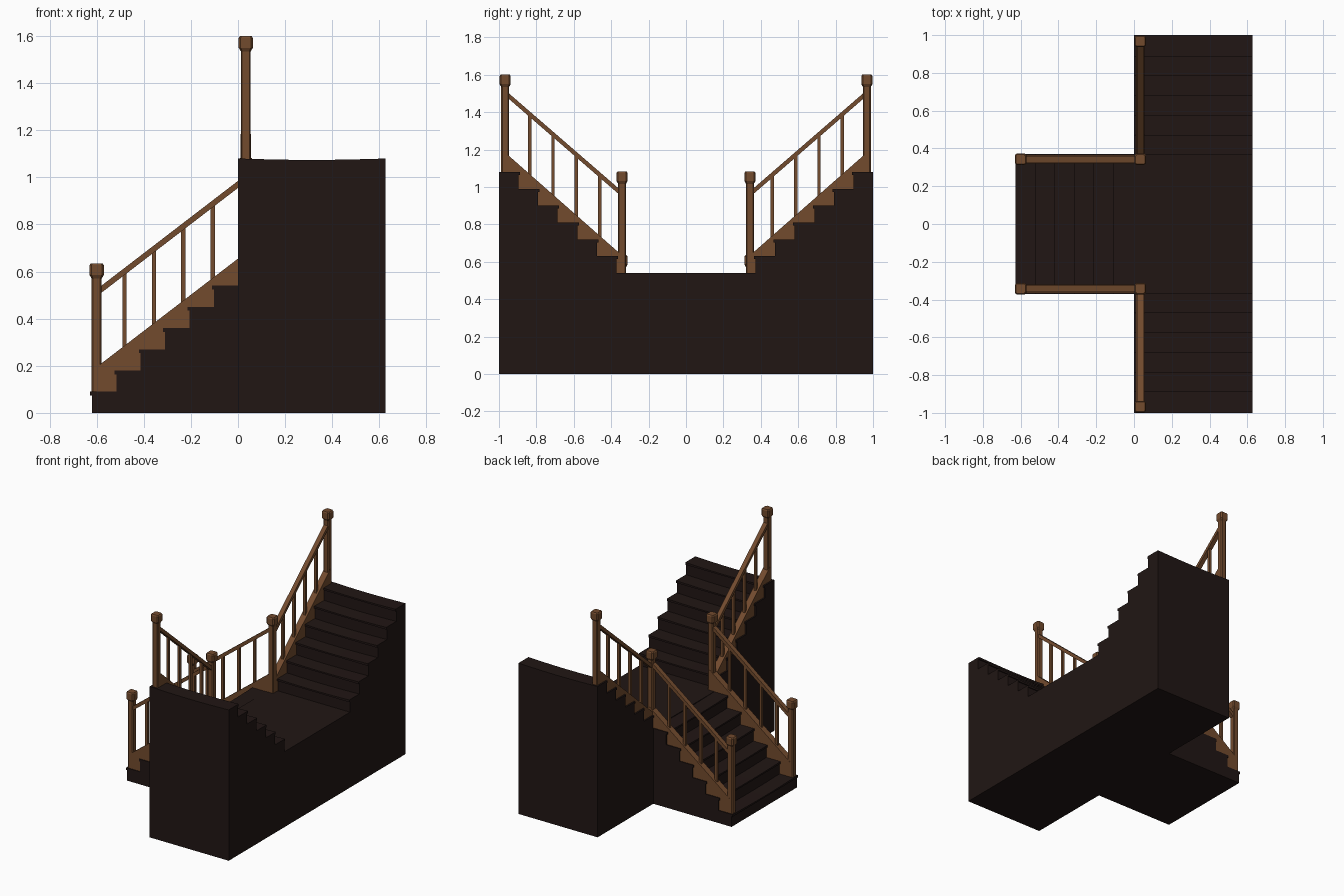
import bpy, bmesh, math

if "Cube" in bpy.data.objects:
    bpy.data.objects.remove(bpy.data.objects["Cube"])

def material(name, rgb):
    m = bpy.data.materials.new(name)
    m.diffuse_color = (*rgb, 1)
    m.use_nodes = True
    m.node_tree.nodes["Principled BSDF"].inputs["Base Color"].default_value = m.diffuse_color
    return m

DARK = material("dark_wood", (0.015, 0.008, 0.007))
BROWN = material("brown_wood", (0.17, 0.07, 0.027))
RISE, LIP, NOSE = 0.09, 0.016, 0.008

def loft(name, rings, mat):
    """Skin a list of equal-length rings and cap both ends."""
    bm = bmesh.new()
    vs = [[bm.verts.new(p) for p in ring] for ring in rings]
    n = len(vs[0])
    for a, b in zip(vs, vs[1:]):
        for i in range(n):
            j = (i + 1) % n
            bm.faces.new((a[i], a[j], b[j], b[i]))
    bm.faces.new(vs[0])
    bm.faces.new(vs[-1])
    bmesh.ops.recalc_face_normals(bm, faces=bm.faces)
    me = bpy.data.meshes.new(name)
    bm.to_mesh(me)
    bm.free()
    me.materials.append(mat)
    ob = bpy.data.objects.new(name, me)
    bpy.context.collection.objects.link(ob)
    return ob

def prism(name, place, pts, w0, w1, mat):
    return loft(name, [[place(u, w, z) for u, z in pts] for w in (w0, w1)], mat)

def stairs(name, place, start, run, z0, w0, w1, end):
    """Six steps with nosings; treads are slightly worn in the middle."""
    pts = [(start, 0, 0)]
    for i in range(6):
        u, top = start + i * run, z0 + (i + 1) * RISE
        back = end if i == 5 else u + run
        pts += [(u, top - LIP, 0), (u - NOSE, top - LIP, 0),
                (u - NOSE, top, 1), (back, top, 1)]
        if i < 5:
            pts[-1] = (back, top, 1)
    pts.append((end, 0, 0))
    rings = []
    for k in range(9):
        t = k / 8
        dip = 0.006 * math.sin(math.pi * t)
        rings.append([place(u, w0 + (w1 - w0) * t, z - dip * f) for u, z, f in pts])
    loft(name, rings, DARK)

def post(name, x, y, z0, top):
    """Chamfered newel post with a flared block cap."""
    rings = []
    for h, z in ((0.021, z0), (0.021, top - 0.065), (0.03, top - 0.05),
                 (0.03, top - 0.008), (0.025, top)):
        c = h * 0.72
        rings.append([(x + a, y + b, z) for a, b in
                      ((h, -c), (h, c), (c, h), (-c, h), (-h, c), (-h, -c), (-c, -h), (c, -h))])
    loft(name, rings, BROWN)

def balustrade(name, place, u0, u1, skirt, rail, centre, spindles):
    """Sloping skirt board, handrail and spindles; skirt and rail are z(u)."""
    def slope(part, f, depth, half):
        prism(f"{name}_{part}", place,
              [(u0, f(u0)), (u1, f(u1)), (u1, f(u1) - depth), (u0, f(u0) - depth)],
              centre - half, centre + half, BROWN)
    slope("skirt_board", skirt, 0.19, 0.022)
    slope("handrail", rail, 0.03, 0.016)
    for i, u in enumerate(spindles):
        a, b = u - 0.009, u + 0.009
        prism(f"{name}_spindle_{i + 1}", place,
              [(a, skirt(a) - 0.02), (b, skirt(b) - 0.02), (b, rail(b) - 0.015), (a, rail(a) - 0.015)],
              centre - 0.009, centre + 0.009, BROWN)

# lower flight and landing
lower = lambda u, w, z: (u, w, z)
stairs("lower_flight", lower, -0.62, 0.1035, 0, -0.37, 0.37, 0.0)
prism("landing", lower, [(0, 0), (0.627, 0), (0.627, 0.54), (0, 0.54)], -0.372, 0.372, DARK)

for s, side in ((-1, "front"), (1, "back")):
    # upper flight
    upper = lambda u, w, z, s=s: (w, s * u, z)
    stairs(f"{side}_upper_flight", upper, 0.372, 0.1047, 0.54, 0.0, 0.627, 1.0)

    # newel posts
    post(f"{side}_bottom_post", -0.6, s * 0.342, 0.08, 0.635)
    post(f"{side}_landing_post", 0.033, s * 0.342, 0.53, 1.082)
    post(f"{side}_top_post", 0.033, s * 0.967, 1.06, 1.6)

    # railings
    balustrade(f"{side}_lower", lower, -0.6, 0.045,
               lambda u: 0.655 + 0.767 * u, lambda u: 0.985 + 0.767 * u,
               s * 0.342, [-0.482, -0.357, -0.232, -0.107])
    balustrade(f"{side}_upper", upper, 0.345, 0.967,
               lambda u: 0.65 + 0.88 * (u - 0.36), lambda u: 1.0 + 0.866 * (u - 0.369),
               0.033, [0.461, 0.586, 0.711, 0.836])
